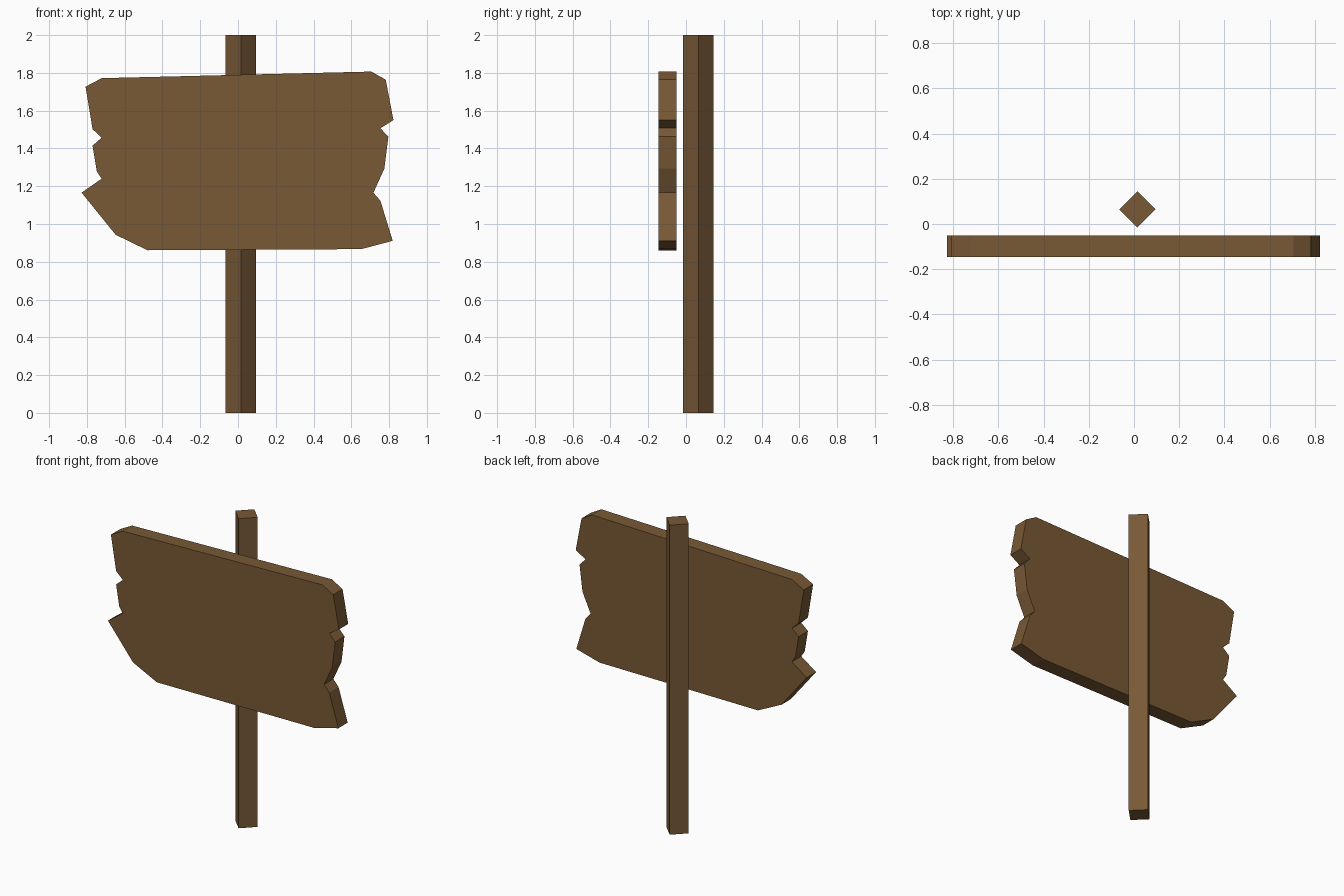
import bpy, bmesh

if "Cube" in bpy.data.objects:
    bpy.data.objects.remove(bpy.data.objects["Cube"])

wood = bpy.data.materials.new("brown_wood")
wood.diffuse_color = (0.19, 0.1, 0.036, 1)
wood.use_nodes = True
wood.node_tree.nodes["Principled BSDF"].inputs["Base Color"].default_value = wood.diffuse_color


def prism(name, outline, offset):
    """Extrude a flat outline along the offset vector."""
    bm = bmesh.new()
    face = bm.faces.new([bm.verts.new(p) for p in outline])
    ext = bmesh.ops.extrude_face_region(bm, geom=[face], use_keep_orig=True)
    verts = [g for g in ext["geom"] if isinstance(g, bmesh.types.BMVert)]
    bmesh.ops.translate(bm, verts=verts, vec=offset)
    bmesh.ops.recalc_face_normals(bm, faces=bm.faces[:])
    mesh = bpy.data.meshes.new(name)
    bm.to_mesh(mesh)
    bm.free()
    mesh.materials.append(wood)
    ob = bpy.data.objects.new(name, mesh)
    bpy.context.collection.objects.link(ob)
    return ob


# Square post turned 45 degrees
cx, cy, r = 0.015, 0.065, 0.08
prism("post", [(cx - r, cy, 0), (cx, cy - r, 0), (cx + r, cy, 0), (cx, cy + r, 0)],
      (0, 0, 2))

# Board with splintered ends (x, z outline, clockwise from top left)
board = [
    (-0.807, 1.727), (-0.722, 1.772), (0.706, 1.807), (0.782, 1.764),
    (0.823, 1.55), (0.754, 1.507), (0.796, 1.462), (0.775, 1.293),
    (0.717, 1.166), (0.754, 1.123), (0.819, 0.911), (0.653, 0.867),
    (-0.479, 0.861), (-0.648, 0.943), (-0.828, 1.166), (-0.722, 1.24),
    (-0.747, 1.277), (-0.77, 1.415), (-0.722, 1.457), (-0.77, 1.502),
]
prism("sign_board", [(x, -0.145, z) for x, z in board], (0, 0.095, 0))
